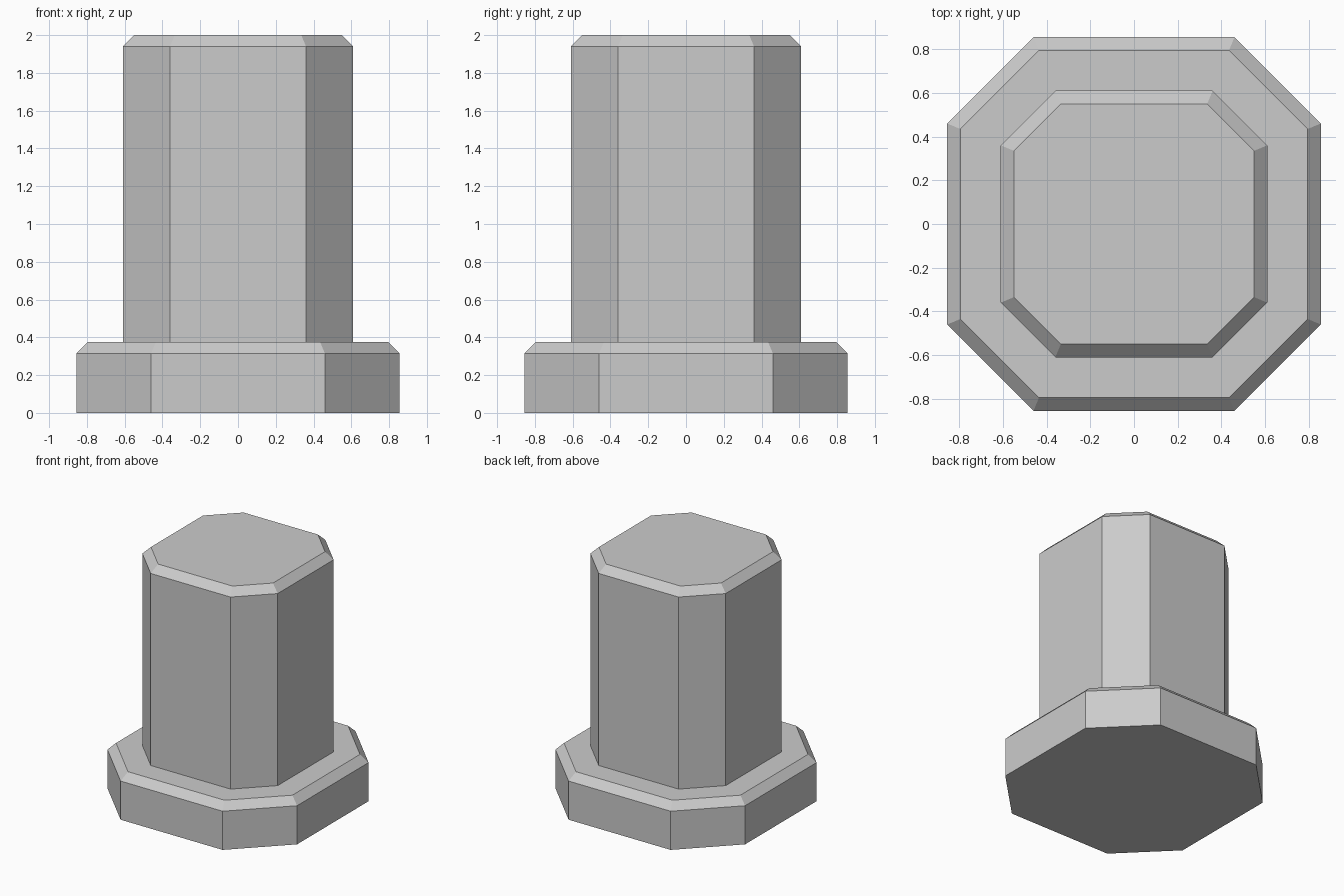
import bpy
import bmesh

cube = bpy.data.objects.get("Cube")
if cube:
    bpy.data.objects.remove(cube, do_unlink=True)

grey = bpy.data.materials.new("light_grey")
grey.use_nodes = True
colour = (0.6, 0.6, 0.6, 1)
grey.diffuse_color = colour
grey.node_tree.nodes["Principled BSDF"].inputs["Base Color"].default_value = colour


def octagon(half, corner):
    """Square outline with cut corners, counter-clockwise."""
    points = []
    x, y, u, v = half, -corner, half, corner
    for _ in range(4):
        points += [(x, y), (u, v)]
        x, y, u, v = -y, x, -v, u
    return points


def chamfered_block(name, rings):
    """Stack octagons given as (half width, half flat length, height)."""
    bm = bmesh.new()
    loops = [[bm.verts.new((x, y, z)) for x, y in octagon(half, corner)]
             for half, corner, z in rings]
    for low, high in zip(loops, loops[1:]):
        for i in range(len(low)):
            j = (i + 1) % len(low)
            bm.faces.new((low[i], low[j], high[j], high[i]))
    bm.faces.new(loops[0][::-1])
    bm.faces.new(loops[-1])
    mesh = bpy.data.meshes.new(name)
    bm.to_mesh(mesh)
    bm.free()
    mesh.materials.append(grey)
    bpy.context.collection.objects.link(bpy.data.objects.new(name, mesh))


# Wide foot and tall shaft, each with a chamfered top rim
chamfered_block("base_flange", [(0.855, 0.46, 0), (0.855, 0.46, 0.315), (0.795, 0.435, 0.375)])
chamfered_block("shaft", [(0.61, 0.36, 0.375), (0.61, 0.36, 1.94), (0.55, 0.335, 2)])
